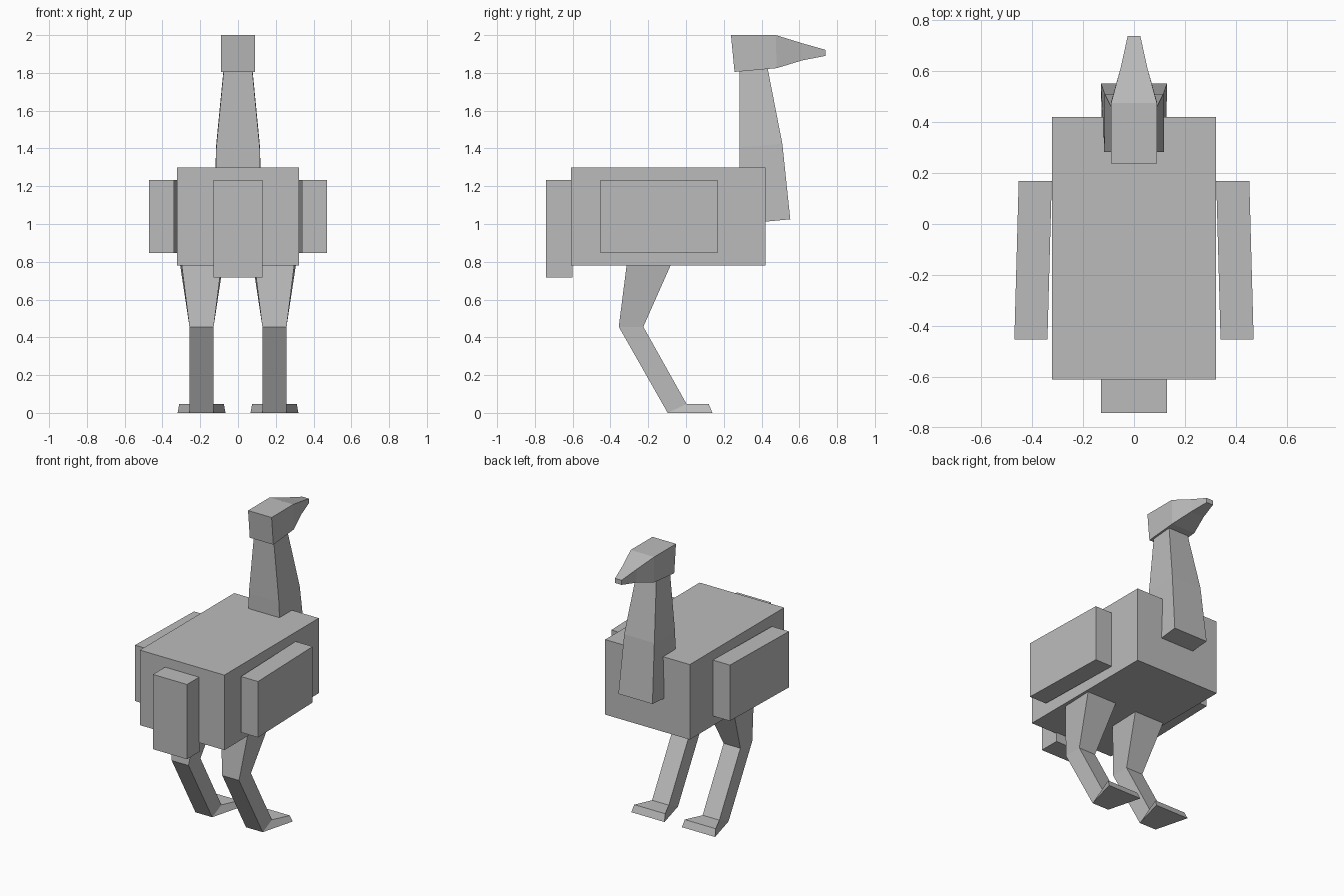
import bpy
import bmesh

cube = bpy.data.objects.get("Cube")
if cube:
    bpy.data.objects.remove(cube, do_unlink=True)

grey = bpy.data.materials.new("plain_grey")
grey.use_nodes = True
COLOUR = (0.5, 0.5, 0.5, 1)
grey.diffuse_color = COLOUR
grey.node_tree.nodes["Principled BSDF"].inputs["Base Color"].default_value = COLOUR


def loft(name, sections, centre=0.0):
    """Join four-sided sections; each has two (half width, y, z) edges."""
    bm = bmesh.new()
    rings = []
    for (wa, ya, za), (wb, yb, zb) in sections:
        corners = [(centre - wa, ya, za), (centre + wa, ya, za),
                   (centre + wb, yb, zb), (centre - wb, yb, zb)]
        rings.append([bm.verts.new(c) for c in corners])
    for low, high in zip(rings, rings[1:]):
        for i in range(4):
            j = (i + 1) % 4
            bm.faces.new((low[i], low[j], high[j], high[i]))
    bm.faces.new(rings[0])
    bm.faces.new(rings[-1])
    bmesh.ops.recalc_face_normals(bm, faces=bm.faces)
    mesh = bpy.data.meshes.new(name)
    bm.to_mesh(mesh)
    bm.free()
    mesh.materials.append(grey)
    obj = bpy.data.objects.new(name, mesh)
    bpy.context.collection.objects.link(obj)
    return obj


def box(name, half_width, y0, y1, z0, z1):
    return loft(name, [((half_width, y0, z), (half_width, y1, z)) for z in (z0, z1)])


# Body and hanging tail
box("body", 0.323, -0.61, 0.42, 0.78, 1.298)
box("tail", 0.13, -0.742, -0.60, 0.716, 1.232)

# Neck, from chest to head
loft("neck", [
    ((0.125, 0.29, 1.00), (0.13, 0.552, 1.025)),
    ((0.115, 0.282, 1.405), (0.115, 0.51, 1.425)),
    ((0.075, 0.282, 1.82), (0.075, 0.43, 1.835)),
])

# Head and tapering beak
loft("head", [
    ((0.09, 0.257, 1.805), (0.09, 0.238, 2.0)),
    ((0.09, 0.48, 1.825), (0.09, 0.475, 2.0)),
    ((0.052, 0.615, 1.866), (0.052, 0.615, 1.957)),
    ((0.025, 0.738, 1.89), (0.025, 0.738, 1.922)),
])

for side, sign in (("left", 1), ("right", -1)):
    # Wing, splayed slightly outwards towards the tail
    wing = box(side + "_wing", 0.065, -0.453, 0.168, 0.847, 1.233)
    for v in wing.data.vertices:
        v.co.x += sign * (0.405 if v.co.y < 0 else 0.388)

    # Leg: thigh, shin and flared foot
    loft(side + "_leg", [
        ((0.107, -0.312, 0.80), (0.116, -0.073, 0.80)),
        ((0.064, -0.356, 0.456), (0.064, -0.226, 0.456)),
        ((0.064, -0.097, 0.0), (0.064, 0.003, 0.047)),
        ((0.127, 0.14, 0.0), (0.118, 0.12, 0.047)),
    ], centre=sign * 0.193)
